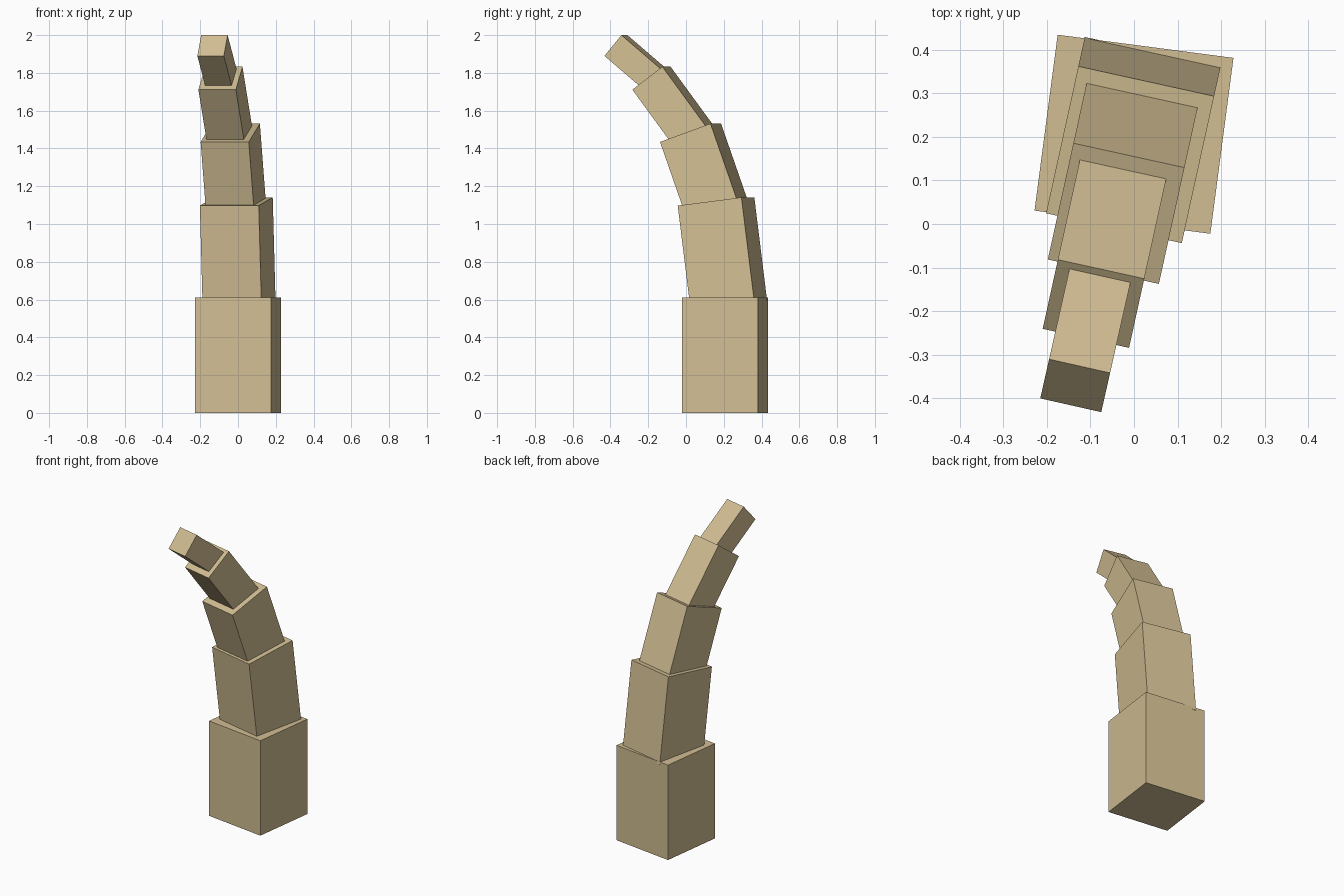
import bpy
from math import radians
from mathutils import Matrix

if "Cube" in bpy.data.objects:
    bpy.data.objects.remove(bpy.data.objects["Cube"])

tan = bpy.data.materials.new("tan")
tan.diffuse_color = (0.645, 0.515, 0.292, 1)
tan.use_nodes = True
tan.node_tree.nodes["Principled BSDF"].inputs["Base Color"].default_value = tan.diffuse_color


def segment(name, top, size, yaw, tilt):
    """Box hanging below the centre of its top face, leaning to the front."""
    w, d, h = size
    bpy.ops.mesh.primitive_cube_add(size=1)
    ob = bpy.context.object
    ob.name = name
    ob.data.transform(Matrix.Translation(top)
                      @ Matrix.Rotation(radians(yaw), 4, 'Z')
                      @ Matrix.Rotation(radians(tilt), 4, 'X')
                      @ Matrix.Diagonal((w, d, h, 1))
                      @ Matrix.Translation((0, 0, -0.5)))
    ob.data.materials.append(tan)


# name, top centre, (width, depth, length), yaw, forward lean
PARTS = [
    ("base_segment", (0, 0.206, 0.612), (0.407, 0.407, 0.612), -7.5, 0),
    ("lower_segment", (-0.009, 0.159, 1.119), (0.319, 0.348, 0.55), -12.4, 7.2),
    ("middle_segment", (-0.041, 0.024, 1.483), (0.261, 0.290, 0.43), -12.4, 19.6),
    ("upper_segment", (-0.093, -0.183, 1.772), (0.203, 0.203, 0.40), -12.4, 36.8),
    ("tip_segment", (-0.135, -0.371, 1.945), (0.1435, 0.1435, 0.30), -12.7, 50),
]
for part in PARTS:
    segment(*part)
